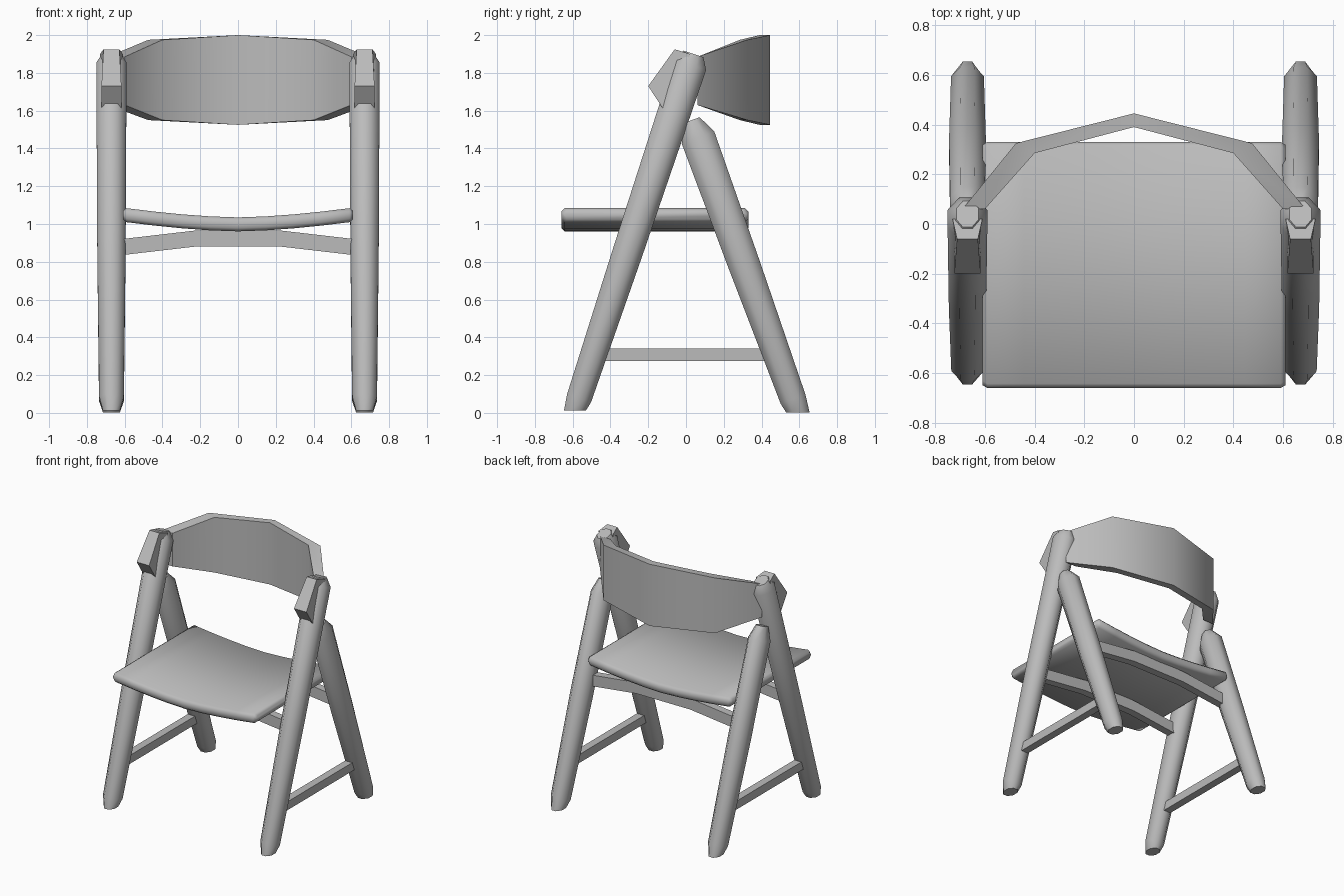
import bpy, bmesh, math
from mathutils import Vector

if "Cube" in bpy.data.objects:
    bpy.data.objects.remove(bpy.data.objects["Cube"])

GREY = (0.5, 0.5, 0.5, 1)
mat = bpy.data.materials.new("plain grey")
mat.use_nodes = True
mat.diffuse_color = GREY
mat.node_tree.nodes["Principled BSDF"].inputs["Base Color"].default_value = GREY


def loft(name, rings, angle=35):
    """Skin a row of equal-sized point loops and cap both ends."""
    bm = bmesh.new()
    loops = [[bm.verts.new(p) for p in ring] for ring in rings]
    n = len(loops[0])
    for a, b in zip(loops, loops[1:]):
        for i in range(n):
            j = (i + 1) % n
            bm.faces.new((a[i], a[j], b[j], b[i]))
    bm.faces.new(loops[0])
    bm.faces.new(loops[-1])
    bmesh.ops.recalc_face_normals(bm, faces=bm.faces)
    me = bpy.data.meshes.new(name)
    bm.to_mesh(me)
    bm.free()
    me.materials.append(mat)
    ob = bpy.data.objects.new(name, me)
    bpy.context.collection.objects.link(ob)
    bpy.ops.object.select_all(action="DESELECT")
    ob.select_set(True)
    bpy.context.view_layer.objects.active = ob
    bpy.ops.object.shade_smooth_by_angle(angle=math.radians(angle))
    return ob


def leg(name, x, foot, top, sections):
    """Eight-sided oval leg; sections are (fraction, half width, half depth)."""
    foot, top = Vector((x, *foot)), Vector((x, *top))
    axis = (top - foot).normalized()
    across = Vector((0, axis.z, -axis.y))
    rings = []
    for k, (t, w, d) in enumerate(sections):
        depth = Vector((0, 1, 0)) if k == 0 else across
        c = foot.lerp(top, t)
        ring = []
        for i in range(8):
            a = math.pi / 8 + i * math.pi / 4
            s = 1 / math.cos(math.pi / 8)
            ring.append(c + Vector((w * s * math.cos(a), 0, 0)) + depth * (d * s * math.sin(a)))
        rings.append(ring)
    loft(name, rings, 50)


def box_ring(x, y0, y1, z0, z1):
    return [(x, y0, z0), (x, y1, z0), (x, y1, z1), (x, y0, z1)]


for side, s in (("left", 1), ("right", -1)):
    x = 0.67 * s
    # Legs, crossing in a narrow A shape
    leg("front_leg_" + side, x, (-0.588, 0.012), (0.04, 1.9),
        [(0, 0.045, 0.058), (0.035, 0.065, 0.067), (0.45, 0.075, 0.08),
         (0.97, 0.08, 0.09), (1, 0.045, 0.055)])
    leg("back_leg_" + side, x, (0.592, 0.003), (0.03, 1.55),
        [(0, 0.045, 0.062), (0.045, 0.066, 0.07), (0.5, 0.074, 0.084),
         (0.94, 0.07, 0.092), (1, 0.04, 0.045)])
    # Wedge block on the front of each post
    profile = [(-0.2, 1.73, 0.053), (-0.06, 1.925, 0.042), (0.02, 1.9, 0.06),
               (-0.03, 1.6, 0.07), (-0.115, 1.6, 0.053)]
    loft("post_block_" + side,
         [[(x + k * w, y, z) for y, z, w in profile] for k in (-1, 1)])
    # Stretcher joining front and back leg
    loft("side_stretcher_" + side,
         [box_ring(x + k * 0.03, -0.47, 0.46, 0.275, 0.34) for k in (-1, 1)])

# Dished seat with rounded rim
def seat_section(x, inset, half):
    z = 0.998 + 0.05 * (min(abs(x), 0.6) / 0.6) ** 1.6
    y0, y1, b = -0.66 + inset, 0.33 - inset, 0.018
    pts = [(y0, -half + b), (y0 + b, -half), (y1 - b, -half), (y1, -half + b),
           (y1, half - b), (y1 - b, half), (y0 + b, half), (y0, half - b)]
    return [(x, y, z + dz) for y, dz in pts]

spans = [i * 0.59 / 4 for i in range(-4, 5)]
loft("seat", [seat_section(-0.61, 0.012, 0.022)]
     + [seat_section(x, 0, 0.037) for x in spans]
     + [seat_section(0.61, 0.012, 0.022)], 50)

# Arched rails under the seat
for name, y in (("front_seat_rail", -0.3), ("back_seat_rail", 0.25)):
    loft(name, [box_ring(x, y - 0.03, y + 0.03, z, z + 0.085)
                for x, z in ((-0.66, 0.83), (-0.23, 0.88), (0.23, 0.88), (0.66, 0.83))])

# Curved backrest: outer x, outer y, inner x, inner y, bottom, top
half = [(0.69, 0.06, 0.6, 0.06, 1.63, 1.885),
        (0.475, 0.325, 0.4, 0.285, 1.55, 1.975),
        (0, 0.445, 0, 0.39, 1.525, 2.0)]
rings = []
for s, rows in ((-1, half), (1, half[-2::-1])):
    for ox, oy, ix, iy, lo, hi in rows:
        rings.append([(s * ox, oy, lo), (s * ix, iy, lo), (s * ix, iy, hi), (s * ox, oy, hi)])
loft("backrest", rings, 45)
